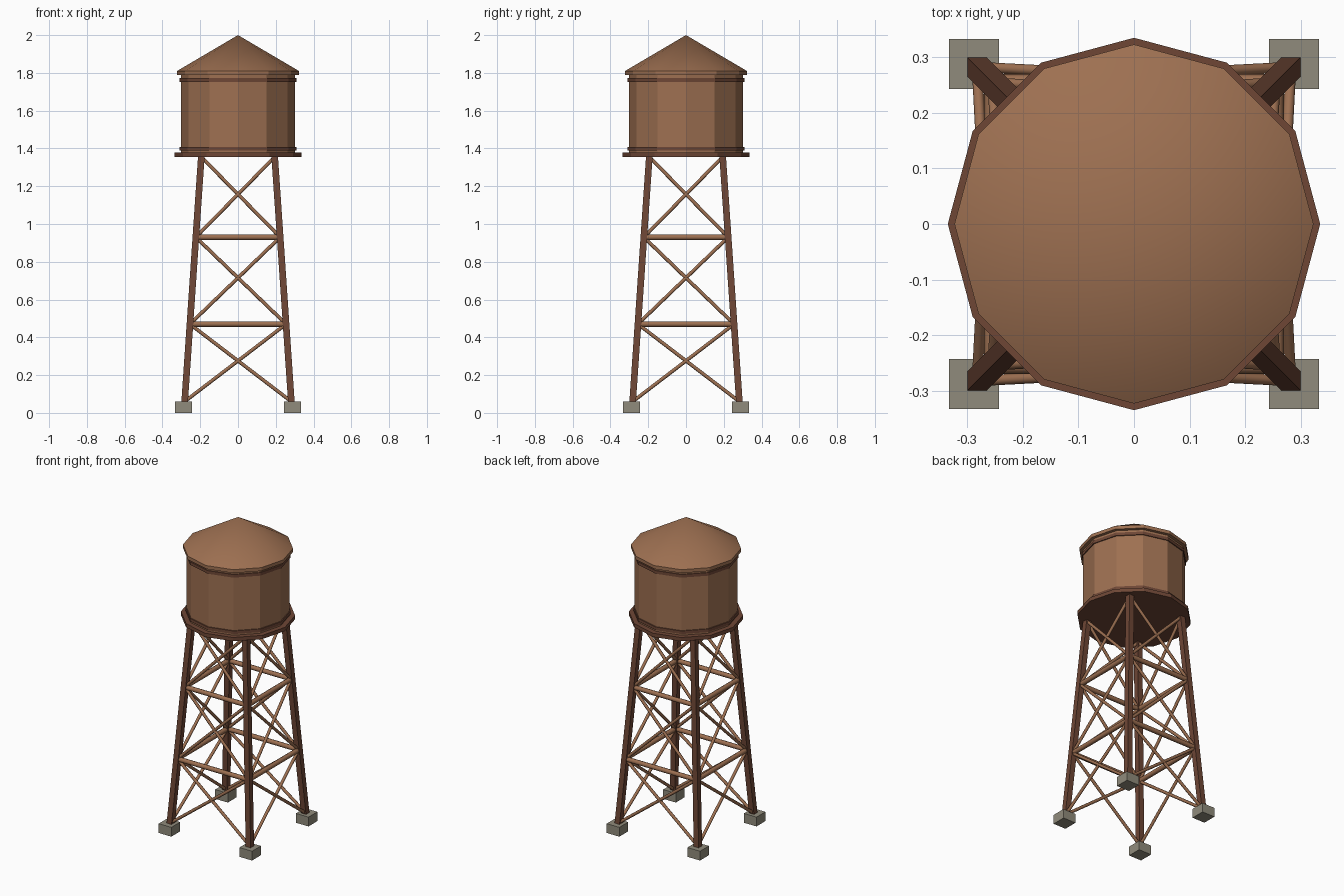
import bpy, bmesh, math
from mathutils import Vector

cube = bpy.data.objects.get("Cube")
if cube:
    bpy.data.objects.remove(cube, do_unlink=True)


def material(name, rgb):
    m = bpy.data.materials.new(name)
    m.use_nodes = True
    m.diffuse_color = (*rgb, 1)
    m.node_tree.nodes["Principled BSDF"].inputs["Base Color"].default_value = (*rgb, 1)
    return m


WOOD = material("warm wood", (0.34, 0.162, 0.083))
DARK = material("dark wood", (0.156, 0.062, 0.036))
STONE = material("grey stone", (0.28, 0.26, 0.20))


def finish(name, bm, mat, smooth=None):
    bmesh.ops.recalc_face_normals(bm, faces=bm.faces)
    me = bpy.data.meshes.new(name)
    bm.to_mesh(me)
    bm.free()
    me.materials.append(mat)
    ob = bpy.data.objects.new(name, me)
    bpy.context.collection.objects.link(ob)
    if smooth:
        bpy.ops.object.select_all(action='DESELECT')
        ob.select_set(True)
        bpy.context.view_layer.objects.active = ob
        bpy.ops.object.shade_smooth_by_angle(angle=math.radians(smooth))
    return ob


def loft(bm, rings):
    """Join vertex rings of equal length and cap the ends."""
    loops = [[bm.verts.new(p) for p in ring] for ring in rings]
    n = len(loops[0])
    for a, b in zip(loops, loops[1:]):
        for i in range(n):
            j = (i + 1) % n
            bm.faces.new((a[i], a[j], b[j], b[i]))
    bm.faces.new(loops[0][::-1])
    bm.faces.new(loops[-1])
    return loops


def ring(r, z, n=12):
    return [(r * math.cos(i * math.tau / n), r * math.sin(i * math.tau / n), z) for i in range(n)]


def drum(name, r, z0, z1, mat):
    bm = bmesh.new()
    loft(bm, [ring(r, z0), ring(r, z1)])
    return finish(name, bm, mat)


def square(cx, cy, half, z):
    return [(cx + sx * half, cy + sy * half, z) for sx, sy in ((-1, -1), (1, -1), (1, 1), (-1, 1))]


def bar(name, a, b, r):
    """Round bar between two points."""
    a, b = Vector(a), Vector(b)
    q = (b - a).to_track_quat('Z', 'Y')
    bm = bmesh.new()
    loft(bm, [[p + q @ Vector(v) for v in ring(r, 0, 8)] for p in (a, b)])
    return finish(name, bm, WOOD, 50)


# Tank, hoops and platform
drum("platform", 0.335, 1.354, 1.378, DARK)
drum("tank", 0.303, 1.378, 1.79, WOOD)
drum("lower_hoop", 0.309, 1.388, 1.408, DARK)
drum("upper_hoop", 0.309, 1.752, 1.772, DARK)

# Conical roof with a short vertical eave
bm = bmesh.new()
eave = loft(bm, [ring(0.323, 1.788), ring(0.323, 1.81)])[-1]
top = next(f for f in bm.faces if set(f.verts) == set(eave))
bmesh.ops.poke(bm, faces=[top])
max(bm.verts, key=lambda v: v.co.z - v.co.xy.length).co = (0, 0, 2)
finish("roof", bm, WOOD, 25)

# Legs lean inwards from stone footings
FOOT_Z, TOP_Z, FOOT_X, TOP_X = 0.05, 1.36, 0.283, 0.194
LEVELS = (0.06, 0.47, 0.93, 1.355)
CORNERS = ((1, -1), (1, 1), (-1, 1), (-1, -1))


def spread(z):
    return FOOT_X + (TOP_X - FOOT_X) * (z - FOOT_Z) / (TOP_Z - FOOT_Z)


for i, (sx, sy) in enumerate(CORNERS):
    place = ("front" if sy < 0 else "back") + ("_left" if sx > 0 else "_right")
    bm = bmesh.new()
    loft(bm, [square(sx * spread(z), sy * spread(z), 0.0175, z) for z in (FOOT_Z, TOP_Z)])
    finish(place + "_leg", bm, DARK)
    bm = bmesh.new()
    loft(bm, [square(sx * 0.288, sy * 0.288, 0.045, z) for z in (0, 0.06)])
    finish(place + "_footing", bm, STONE)

    # Girts and crossed braces along the side to the next corner
    nx, ny = CORNERS[(i + 1) % 4]
    side = ("left", "back", "right", "front")[i]

    def here(z):
        return (sx * spread(z), sy * spread(z), z)

    def there(z):
        return (nx * spread(z), ny * spread(z), z)

    for z in LEVELS[1:3]:
        bar(side + "_girt", here(z), there(z), 0.015)
    for lo, hi in zip(LEVELS, LEVELS[1:]):
        bar(side + "_brace", here(lo), there(hi), 0.0095)
        bar(side + "_brace", there(lo), here(hi), 0.0095)
